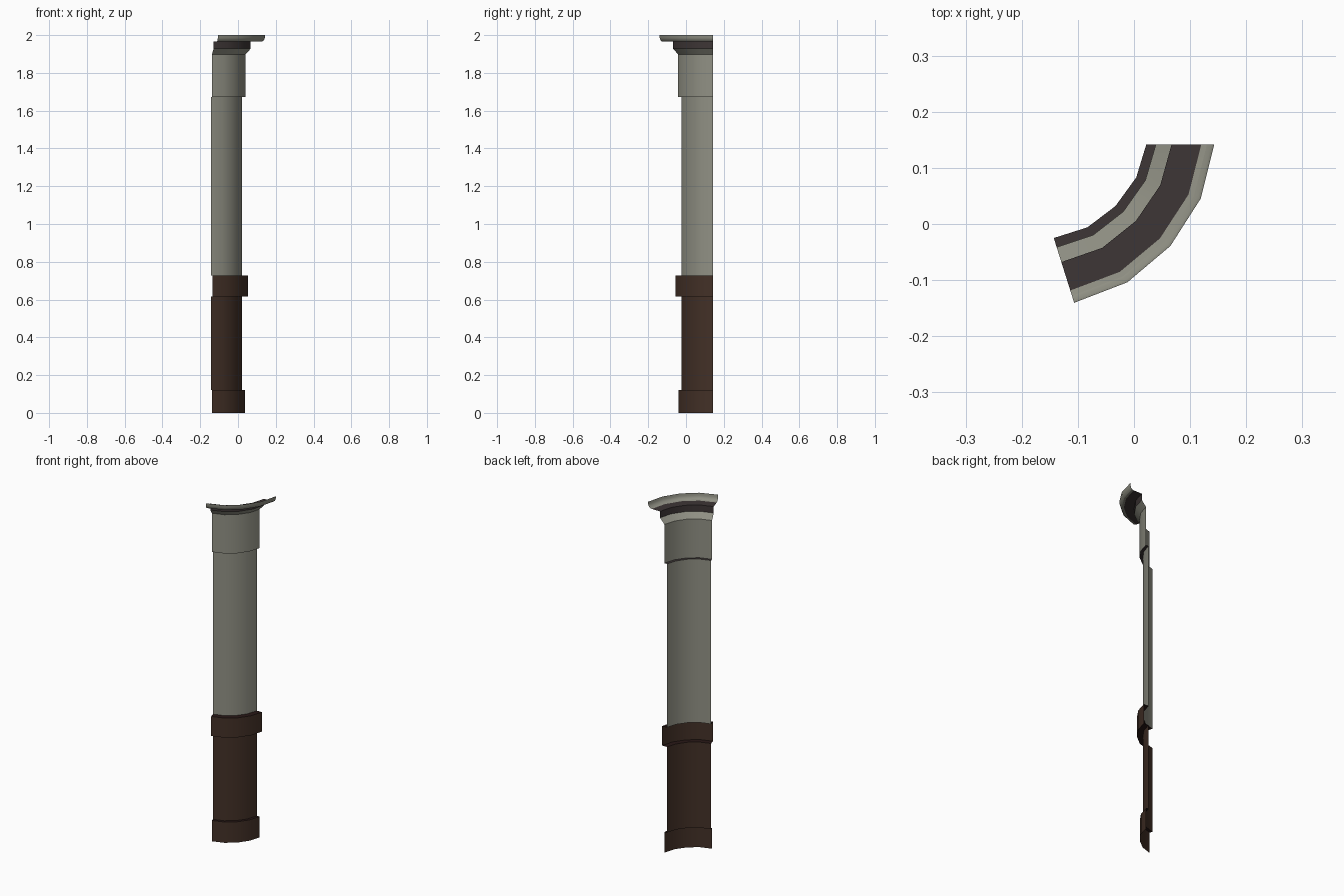
import bpy, math

if "Cube" in bpy.data.objects:
    bpy.data.objects.remove(bpy.data.objects["Cube"])

# Plan path of the inner (shaft) face; sections fan out in 18 degree steps
PATH = [(-0.143, -0.025), (-0.083, -0.006), (-0.033, 0.032), (0.004, 0.083), (0.022, 0.142)]
DIRS = [math.radians(a) for a in (-72.5, -54, -36, -18, 0)]


def material(name, rgb):
    m = bpy.data.materials.new(name)
    m.diffuse_color = (*rgb, 1)
    m.use_nodes = True
    m.node_tree.nodes["Principled BSDF"].inputs["Base Color"].default_value = m.diffuse_color
    return m


STONE = material("pale stone", (0.285, 0.285, 0.235))
TRIM = material("dark trim", (0.048, 0.037, 0.037))
WOOD = material("dark brown", (0.056, 0.030, 0.020))
EDGE = material("brown ledge", (0.022, 0.009, 0.008))


def sweep(name, profile, mats):
    """Sweep an open (outset, height) profile along the curved plan; one material per strip."""
    verts = [(x + d * math.cos(a), y + d * math.sin(a), z)
             for d, z in profile for (x, y), a in zip(PATH, DIRS)]
    n = len(PATH)
    faces, idx = [], []
    used = list(dict.fromkeys(mats))
    for j, m in enumerate(mats):
        for i in range(n - 1):
            k = j * n + i
            faces.append((k, k + 1, k + n + 1, k + n))
            idx.append(used.index(m))
    me = bpy.data.meshes.new(name)
    me.from_pydata(verts, [], faces)
    for m in used:
        me.materials.append(m)
    for p, i in zip(me.polygons, idx):
        p.material_index = i
    ob = bpy.data.objects.new(name, me)
    bpy.context.collection.objects.link(ob)
    bpy.ops.object.select_all(action='DESELECT')
    ob.select_set(True)
    bpy.context.view_layer.objects.active = ob
    bpy.ops.object.shade_smooth_by_angle(angle=math.radians(30))
    return ob


# Brown base: skirting, panel and rail band
sweep("skirting", [(0.016, 0), (0.016, 0.12), (0, 0.12)], [WOOD, EDGE])
sweep("lower_panel", [(0, 0.12), (0, 0.615)], [WOOD])
sweep("rail_band", [(0, 0.615), (0.031, 0.615), (0.031, 0.728), (0, 0.728)], [EDGE, WOOD, EDGE])

# Stone shaft and upper block
sweep("shaft", [(0, 0.728), (0, 1.673)], [STONE])
sweep("upper_block", [(0, 1.673), (0.017, 1.673), (0.017, 1.897)], [TRIM, STONE])

# Cornice: sloped neck, dark fascia, dark soffit and rounded crown
sweep("neck_slope", [(0.017, 1.897), (0.045, 1.928)], [STONE])
sweep("fascia", [(0.045, 1.928), (0.045, 1.965), (0.098, 1.965)], [TRIM, TRIM])
sweep("crown", [(0.098, 1.965), (0.108, 1.967), (0.116, 1.974), (0.120, 1.985), (0.121, 2.0)],
      [STONE] * 4)
